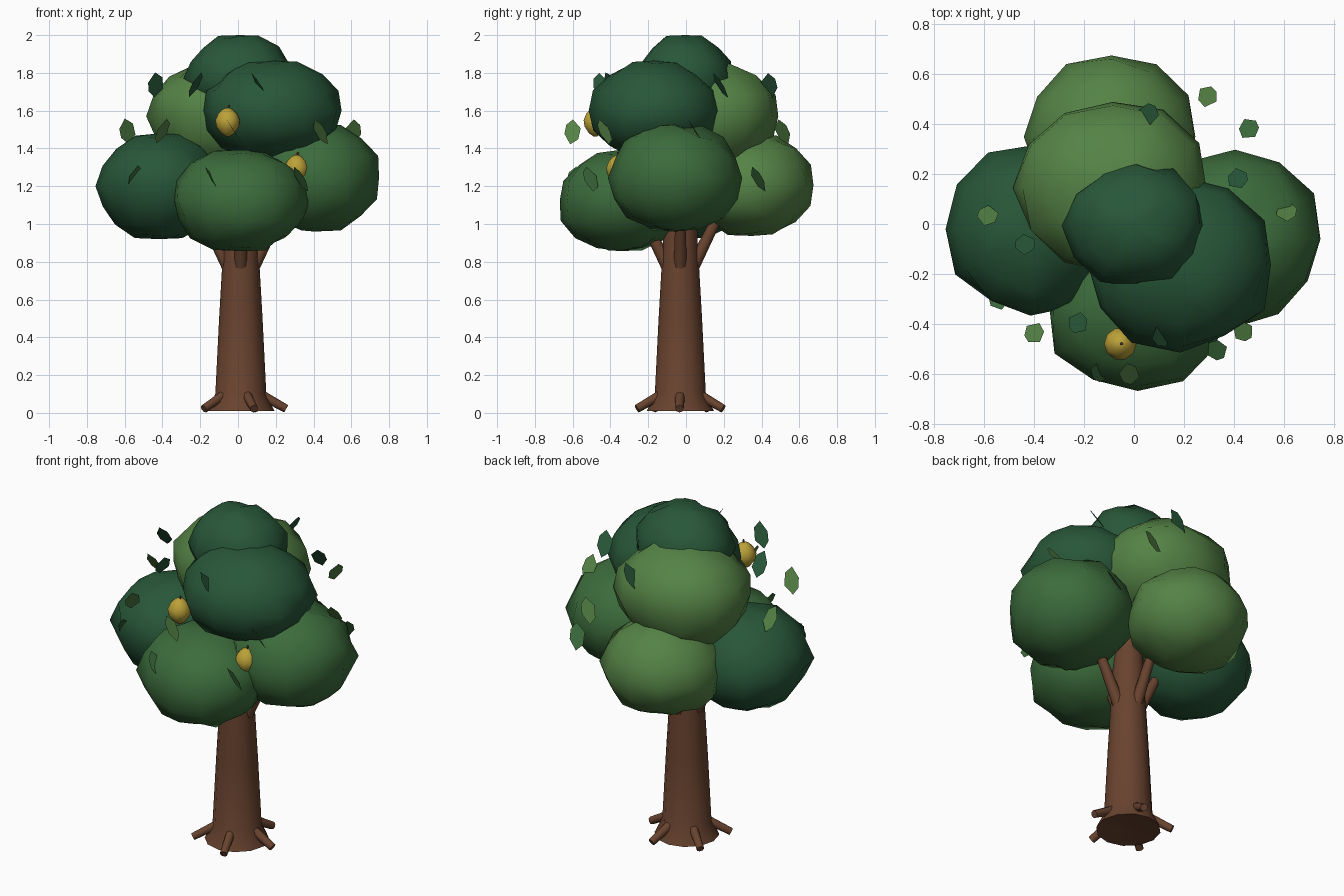
import bpy, bmesh, math, random
from mathutils import Vector, Matrix

if "Cube" in bpy.data.objects:
    bpy.data.objects.remove(bpy.data.objects["Cube"])

random.seed(4)


def material(name, rgb):
    m = bpy.data.materials.new(name)
    m.diffuse_color = (*rgb, 1)
    m.use_nodes = True
    m.node_tree.nodes["Principled BSDF"].inputs["Base Color"].default_value = m.diffuse_color
    return m


DARK = material("dark_green", (0.021, 0.095, 0.04))
MID = material("mid_green", (0.045, 0.15, 0.045))
LIGHT = material("light_green", (0.09, 0.225, 0.06))
BARK = material("bark", (0.14, 0.056, 0.028))
GOLD = material("gold", (0.50, 0.36, 0.04))


def finish(name, bm, mat, angle=40):
    bmesh.ops.recalc_face_normals(bm, faces=bm.faces)
    mesh = bpy.data.meshes.new(name)
    bm.to_mesh(mesh)
    bm.free()
    ob = bpy.data.objects.new(name, mesh)
    bpy.context.collection.objects.link(ob)
    mesh.materials.append(mat)
    bpy.ops.object.select_all(action='DESELECT')
    ob.select_set(True)
    bpy.context.view_layer.objects.active = ob
    bpy.ops.object.shade_smooth_by_angle(angle=math.radians(angle))
    return ob


def lathe(name, profile, centre, sides, mat):
    """Stack rings of (radius, z) around a vertical axis and cap the ends."""
    bm = bmesh.new()
    rings = [[bm.verts.new((centre[0] + r * math.cos(2 * math.pi * i / sides),
                            centre[1] + r * math.sin(2 * math.pi * i / sides),
                            centre[2] + z)) for i in range(sides)] for r, z in profile]
    for a, b in zip(rings, rings[1:]):
        for i in range(sides):
            j = (i + 1) % sides
            bm.faces.new((a[i], a[j], b[j], b[i]))
    bm.faces.new(rings[0])
    bm.faces.new(rings[-1])
    return finish(name, bm, mat)


def limb(name, a, b, r1, r2, mat, sides=8):
    a, b = Vector(a), Vector(b)
    bm = bmesh.new()
    rot = (b - a).to_track_quat('Z', 'Y').to_matrix().to_4x4()
    bmesh.ops.create_cone(bm, cap_ends=True, segments=sides, radius1=r1, radius2=r2,
                          depth=(b - a).length,
                          matrix=Matrix.Translation((a + b) / 2) @ rot)
    return finish(name, bm, mat, 50)


# trunk with flared foot and slightly hollow underside
TX, TY = 0.015, -0.03
lathe("trunk", [(0.02, 0.03), (0.178, 0.01), (0.135, 0.10), (0.115, 0.5), (0.092, 0.9),
                (0.08, 1.2)], (TX, TY, 0), 12, BARK)

# five roots
for k in range(5):
    t = math.radians(-73 + 72 * k)
    c, s = math.cos(t), math.sin(t)
    limb(f"root_{k + 1}", (TX + 0.09 * c, TY + 0.09 * s, 0.105),
         (TX + 0.24 * c, TY + 0.24 * s, 0.022), 0.027, 0.022, BARK)

# four branches reaching into the crown
for k in range(4):
    c, s = math.cos(k * math.pi / 2), math.sin(k * math.pi / 2)
    limb(f"branch_{k + 1}", (TX + 0.06 * c, TY + 0.06 * s, 0.76),
         (TX + 0.24 * c, TY + 0.24 * s, 1.12), 0.035, 0.024, BARK)


# lumpy foliage clumps
def clump(name, centre, size, mat):
    bm = bmesh.new()
    bmesh.ops.create_uvsphere(bm, u_segments=12, v_segments=8, radius=1)
    for v in bm.verts:
        v.co *= random.uniform(0.97, 1.07) if abs(v.co.z) < 0.99 else 1.0
        v.co = Vector(centre) + Vector(v.co[i] * size[i] for i in range(3))
    finish(name, bm, mat, 50)


clump("foliage_left", (-0.415, -0.02, 1.20), (0.325, 0.34, 0.28), DARK)
clump("foliage_front", (0.015, -0.345, 1.125), (0.36, 0.325, 0.268), MID)
clump("foliage_right", (0.405, -0.06, 1.245), (0.345, 0.345, 0.285), MID)
clump("foliage_back", (-0.09, 0.35, 1.205), (0.34, 0.315, 0.268), LIGHT)
clump("foliage_upper_back", (-0.085, 0.145, 1.57), (0.385, 0.345, 0.29), LIGHT)
clump("foliage_upper_front", (0.185, -0.165, 1.60), (0.365, 0.335, 0.265), DARK)
clump("foliage_top", (0.01, -0.005, 1.77), (0.28, 0.25, 0.23), DARK)

# golden fruits with short stems
for k, (x, y, z) in enumerate([(-0.055, -0.48, 1.54), (0.31, -0.36, 1.29)]):
    lathe(f"fruit_{k + 1}", [(0.008, -0.078), (0.035, -0.06), (0.06, -0.025), (0.065, 0.01),
                             (0.05, 0.045), (0.025, 0.068), (0.008, 0.075)], (x, y, z), 10, GOLD)
    limb(f"fruit_stem_{k + 1}", (x, y, z + 0.05), (x + 0.008, y, z + 0.09),
         0.007, 0.005, BARK, 6)

# loose leaves in three tiers, tilted and edge-on to the crown
OUTLINE = [(0, -0.075), (0.035, -0.04), (0.043, 0.015), (0.012, 0.08),
           (-0.03, 0.05), (-0.042, -0.02)]
TIERS = [
    (1.735, DARK, [(-.435, -.08), (-.225, -.395), (.11, -.45), (.415, .18), (.06, .44)]),
    (1.49, LIGHT, [(-.585, .035), (-.40, -.435), (-.02, -.60), (.435, -.43),
                   (.61, .05), (.295, .51)]),
    (1.24, MID, [(-.54, -.30), (-.135, -.59), (.33, -.505), (.46, .38), (-.285, .505)]),
]
count = 0
for z, mat, spots in TIERS:
    for x, y in spots:
        count += 1
        tilt = math.radians(58 if x < -0.2 else -58)
        place = (Matrix.Translation((x, y, z)) @ Matrix.Rotation(math.atan2(y, x), 4, 'Z')
                 @ Matrix.Rotation(tilt, 4, 'X'))
        bm = bmesh.new()
        front = bm.faces.new([bm.verts.new(place @ Vector((u, v, 0))) for u, v in OUTLINE])
        bmesh.ops.solidify(bm, geom=[front], thickness=0.006)
        finish(f"leaf_{count}", bm, mat)
